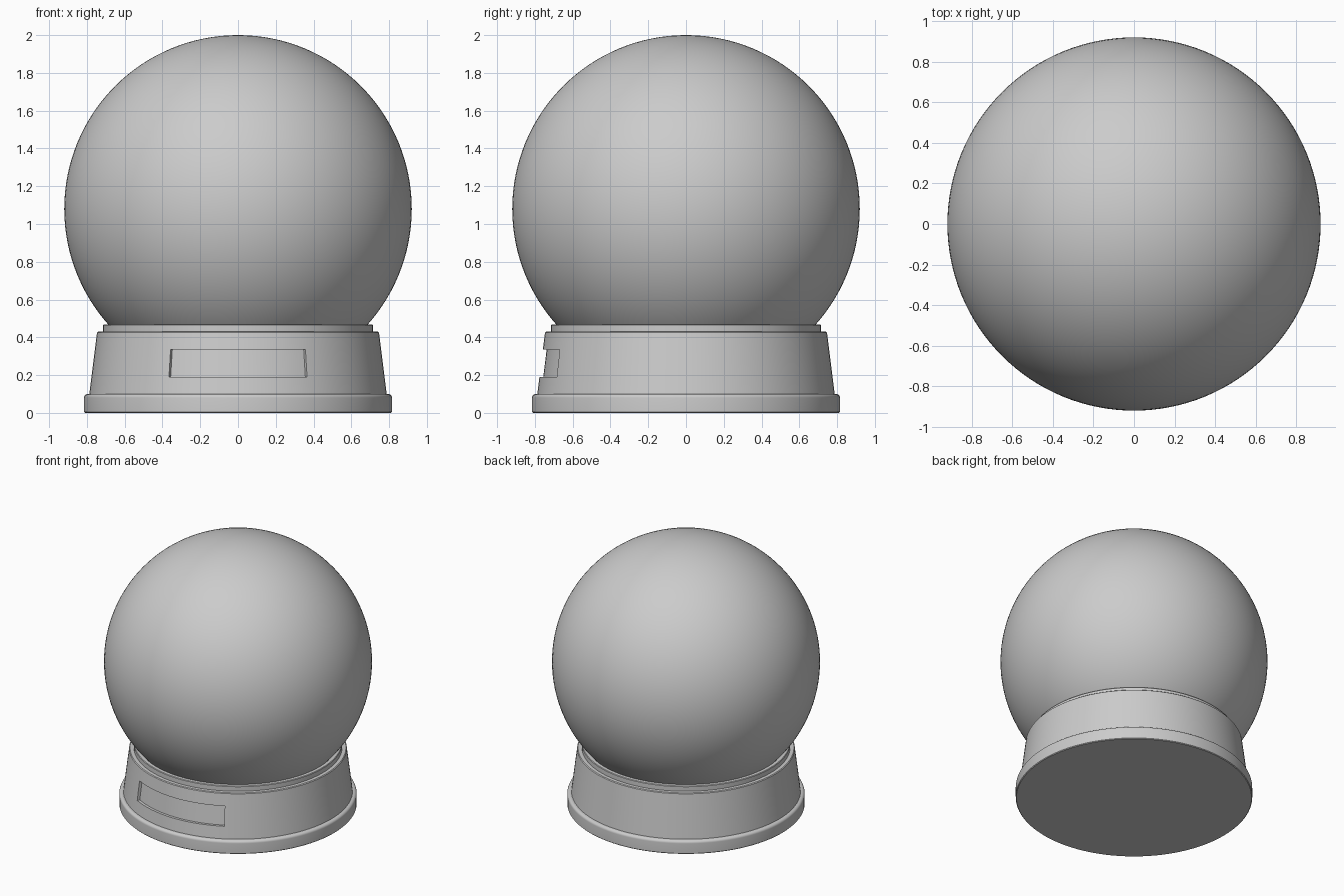
import bpy, bmesh
from math import sin, cos, pi, radians

if "Cube" in bpy.data.objects:
    bpy.data.objects.remove(bpy.data.objects["Cube"])

SEG = 128


def finish(bm, name):
    bmesh.ops.recalc_face_normals(bm, faces=bm.faces[:])
    mesh = bpy.data.meshes.new(name)
    bm.to_mesh(mesh)
    bm.free()
    obj = bpy.data.objects.new(name, mesh)
    bpy.context.collection.objects.link(obj)
    return obj


def lathe(profile):
    """Revolve (radius, z) points about z and cap both ends; returns bmesh and side faces by row."""
    bm = bmesh.new()
    rings = [[bm.verts.new((r * cos(2 * pi * i / SEG), r * sin(2 * pi * i / SEG), z))
              for i in range(SEG)] for r, z in profile]
    rows = [[bm.faces.new((a[i], a[(i + 1) % SEG], b[(i + 1) % SEG], b[i]))
             for i in range(SEG)] for a, b in zip(rings, rings[1:])]
    bm.faces.new(rings[0][::-1])
    bm.faces.new(rings[-1])
    return bm, rows


# Foot rim with rounded upper edge
arc = [(0.795 + 0.02 * cos(radians(a)), 0.08 + 0.02 * sin(radians(a))) for a in range(0, 91, 15)]
bm, _ = lathe([(0.81, 0), (0.815, 0.005)] + arc)
finish(bm, "base_rim")


# Tapered body with a curved recessed panel at the front
def body_radius(z):
    return 0.787 + (0.746 - 0.787) * (z - 0.1) / 0.33


bm, rows = lathe([(body_radius(z), z) for z in (0.09, 0.19, 0.335, 0.425)] + [(0.741, 0.43)])
front = SEG * 3 // 4
panel = rows[1][front - 10:front + 10]
new = bmesh.ops.extrude_face_region(bm, geom=panel)["geom"]
for v in (g for g in new if isinstance(g, bmesh.types.BMVert)):
    scale = 1 - 0.02 / v.co.xy.length
    v.co.x *= scale
    v.co.y *= scale
old = [f for f in panel if f.is_valid]
if old:
    bmesh.ops.delete(bm, geom=old, context='FACES')
finish(bm, "base_body")

# Collar that holds the globe
bm, _ = lathe([(0.715, 0.42), (0.715, 0.464), (0.711, 0.468)])
finish(bm, "collar")

# Globe
bm = bmesh.new()
bmesh.ops.create_uvsphere(bm, u_segments=SEG, v_segments=64, radius=0.92)
bmesh.ops.translate(bm, verts=bm.verts[:], vec=(0, 0, 1.08))
globe = finish(bm, "globe")

# Smooth shading with crisp edges
for obj in bpy.context.collection.objects:
    obj.select_set(True)
bpy.context.view_layer.objects.active = globe
bpy.ops.object.shade_smooth_by_angle(angle=radians(30))
